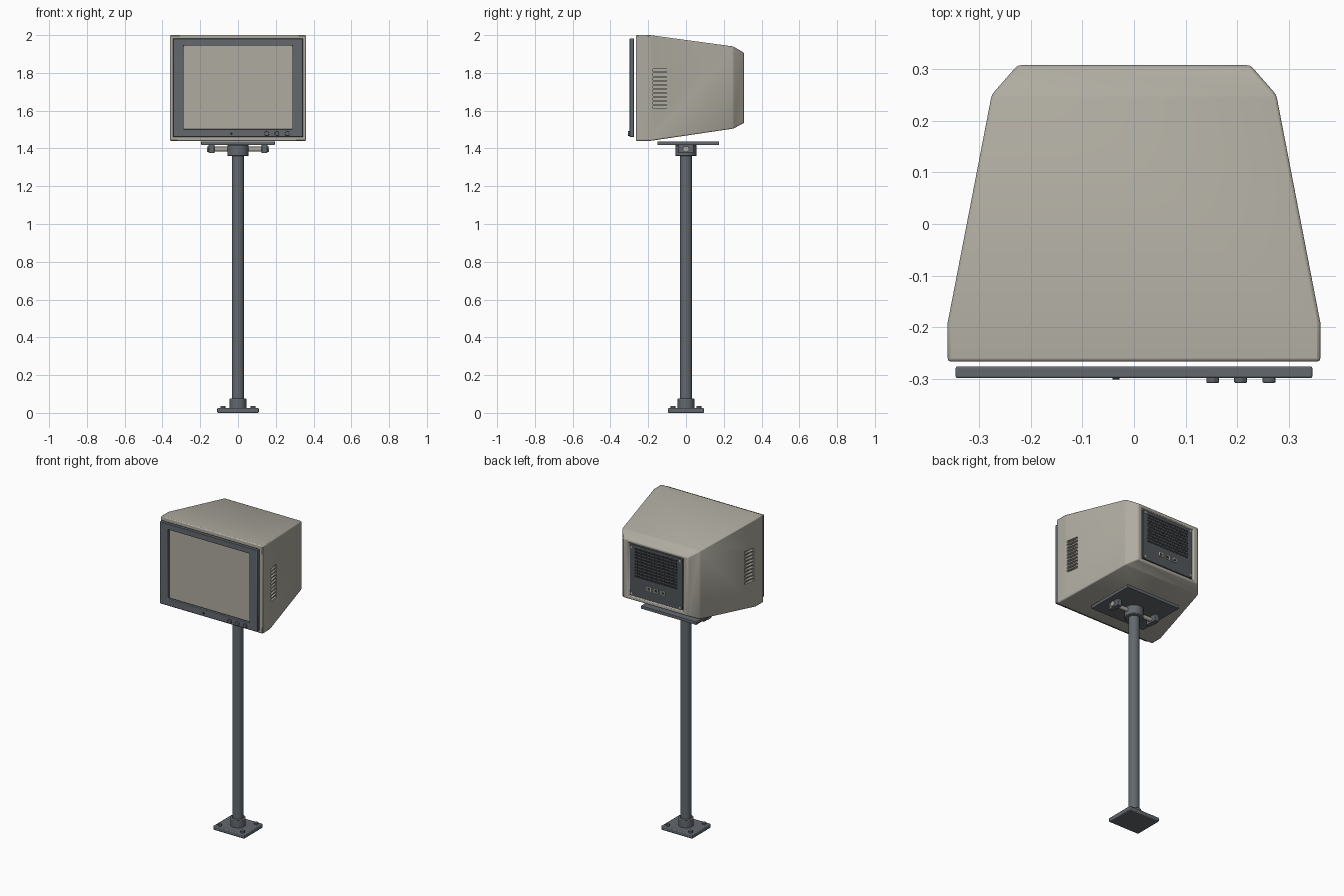
import bpy, bmesh, math
from mathutils import Matrix

if "Cube" in bpy.data.objects:
    bpy.data.objects.remove(bpy.data.objects["Cube"])


def material(name, rgb):
    m = bpy.data.materials.new(name)
    m.diffuse_color = (*rgb, 1)
    m.use_nodes = True
    m.node_tree.nodes["Principled BSDF"].inputs["Base Color"].default_value = m.diffuse_color
    return m


BEIGE = material("warm_beige", (0.43, 0.41, 0.355))
GREY = material("slate_grey", (0.125, 0.14, 0.155))
PANEL = material("charcoal", (0.085, 0.095, 0.105))
BLACK = material("vent_black", (0.02, 0.022, 0.025))


def make(name, bm, mat, bevel=0, segments=2):
    bmesh.ops.recalc_face_normals(bm, faces=bm.faces)
    me = bpy.data.meshes.new(name)
    bm.to_mesh(me)
    bm.free()
    me.materials.append(mat)
    ob = bpy.data.objects.new(name, me)
    bpy.context.collection.objects.link(ob)
    if bevel:
        b = ob.modifiers.new("bevel", 'BEVEL')
        b.width, b.segments = bevel, segments
        b.limit_method, b.angle_limit = 'ANGLE', math.radians(12)
    return ob


def box(name, x, y, z, mat, bevel=0):
    """Box from (min, max) ranges."""
    bm = bmesh.new()
    bmesh.ops.create_cube(bm, size=1)
    for v in bm.verts:
        v.co = [r[0] + (c + 0.5) * (r[1] - r[0]) for c, r in zip(v.co, (x, y, z))]
    return make(name, bm, mat, bevel)


def cylinder(name, centre, radius, length, mat, axis='Z', sides=32, bevel=0):
    rot = {'Z': Matrix(), 'X': Matrix.Rotation(math.pi / 2, 4, 'Y'),
           'Y': Matrix.Rotation(math.pi / 2, 4, 'X')}[axis]
    bm = bmesh.new()
    bmesh.ops.create_cone(bm, cap_ends=True, segments=sides, radius1=radius,
                          radius2=radius, depth=length,
                          matrix=Matrix.Translation(centre) @ rot)
    ob = make(name, bm, mat, bevel)
    smooth(ob)
    return ob


def smooth(ob):
    bpy.ops.object.select_all(action='DESELECT')
    ob.select_set(True)
    bpy.context.view_layer.objects.active = ob
    bpy.ops.object.shade_smooth_by_angle(angle=math.radians(35))


def loft(rings, closed=False):
    """Skin rectangles given as (y, half width, bottom, top)."""
    bm = bmesh.new()
    loops = [[bm.verts.new(p) for p in ((-w, y, a), (w, y, a), (w, y, b), (-w, y, b))]
             for y, w, a, b in rings]
    pairs = list(zip(loops, loops[1:]))
    if closed:
        pairs.append((loops[-1], loops[0]))
    else:
        bm.faces.new(loops[0])
        bm.faces.new(loops[-1])
    for p, q in pairs:
        for i in range(4):
            j = (i + 1) % 4
            bm.faces.new((p[i], p[j], q[j], q[i]))
    return bm


# Tapered housing with a shallow recess in the back
housing = make("housing", loft([
    (-0.266, 0.36, 1.44, 2.0), (-0.19, 0.36, 1.44, 2.0),
    (0.25, 0.275, 1.505, 1.94), (0.307, 0.225, 1.535, 1.907),
    (0.307, 0.193, 1.551, 1.891), (0.295, 0.193, 1.551, 1.891)]), BEIGE, 0.006)

# Side vent pockets cut into both flanks
bm = bmesh.new()
for side in (-1, 1):
    for i in range(10):
        z = 1.618 + i * 0.0217
        bmesh.ops.create_cube(bm, size=1, matrix=Matrix.Translation((side * 0.36, -0.138, z))
                              @ Matrix.Diagonal((0.05, 0.075, 0.0135, 1)))
cutter = make("vent_cutter", bm, BEIGE)
cutter.hide_render = True
cutter.hide_set(True)
cut = housing.modifiers.new("vents", 'BOOLEAN')
cut.object, cut.operation, cut.solver = cutter, 'DIFFERENCE', 'EXACT'
smooth(housing)

# Front bezel around the screen opening
bezel = make("screen_bezel", loft([
    (-0.298, 0.345, 1.46, 1.982), (-0.275, 0.345, 1.46, 1.982),
    (-0.275, 0.288, 1.502, 1.945), (-0.298, 0.288, 1.502, 1.945)], True), GREY, 0.004)
smooth(bezel)

# Control buttons and indicator
for x in (0.152, 0.206, 0.261):
    cylinder("control_button", (x, -0.3, 1.479), 0.0125, 0.014, GREY, 'Y', 20, 0.002)
cylinder("indicator", (-0.035, -0.2985, 1.479), 0.007, 0.004, BLACK, 'Y', 16)

# Rear service panel with grille, sockets and corner screws
box("rear_panel", (-0.186, 0.186), (0.293, 0.302), (1.558, 1.884), PANEL, 0.002)
for i in range(10):
    z = 1.688 + i * 0.0192
    box("rear_vent_slot", (-0.152, 0.152), (0.300, 0.3028), (z - 0.0068, z + 0.0068), BLACK)
for x in (-0.05, 0, 0.05):
    box("rear_socket", (x - 0.016, x + 0.016), (0.3, 0.305), (1.618, 1.644), BEIGE, 0.002)
    box("socket_hole", (x - 0.009, x + 0.009), (0.303, 0.3058), (1.624, 1.638), BLACK)
for x in (-0.171, 0.171):
    for z in (1.573, 1.869):
        cylinder("panel_screw", (x, 0.303, z), 0.008, 0.005, BEIGE, 'Y', 16)

# Mounting plate and swivel joint under the housing
box("mount_plate", (-0.195, 0.195), (-0.152, 0.175), (1.418, 1.438), GREY, 0.003)
cylinder("swivel_hub", (0, 0, 1.389), 0.056, 0.06, GREY, bevel=0.004)
cylinder("pivot_bar", (0, 0, 1.396), 0.013, 0.31, BEIGE, 'X', 20)
for s in (-1, 1):
    box("pivot_lug", sorted((s * 0.125, s * 0.155)), (-0.04, 0.04), (1.375, 1.42), GREY, 0.003)
    cylinder("pivot_bolt", (s * 0.159, 0, 1.396), 0.018, 0.01, BEIGE, 'X', 6)

# Pole, lower collar and floor plate
cylinder("pole", (0, 0, 0.70), 0.033, 1.36, GREY)
cylinder("pole_collar", (0, 0, 0.048), 0.044, 0.056, GREY, bevel=0.004)
smooth(box("base_plate", (-0.11, 0.11), (-0.095, 0.095), (0, 0.026), GREY, 0.005))
for x in (-0.08, 0.08):
    for y in (-0.068, 0.068):
        cylinder("base_bolt", (x, y, 0.03), 0.013, 0.012, GREY, 'Z', 12)
